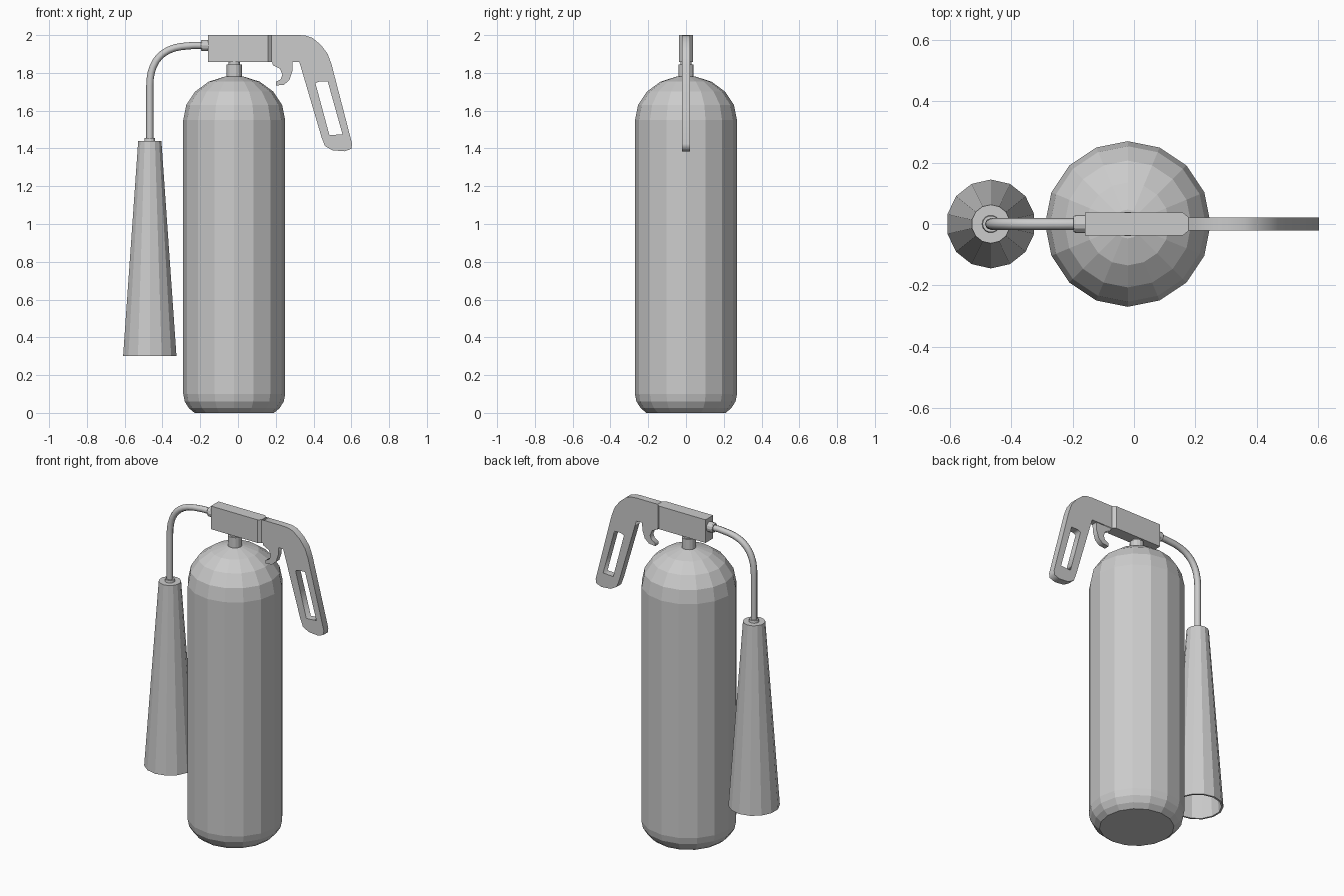
import bpy, bmesh
from math import pi, sin, cos, radians

if "Cube" in bpy.data.objects:
    bpy.data.objects.remove(bpy.data.objects["Cube"])


def add_mesh(name, bm):
    bmesh.ops.remove_doubles(bm, verts=bm.verts, dist=1e-5)
    bmesh.ops.recalc_face_normals(bm, faces=bm.faces)
    me = bpy.data.meshes.new(name)
    bm.to_mesh(me)
    bm.free()
    ob = bpy.data.objects.new(name, me)
    bpy.context.collection.objects.link(ob)
    return ob


def lathe(name, profile, sides, x=0.0, z=0.0, axis='Z', start=0.0):
    """Closed solid of revolution from (radius, height) pairs."""
    bm = bmesh.new()
    rings = []
    for r, h in profile:
        ring = []
        for i in range(sides):
            a = start + 2 * pi * i / sides
            p, q = r * cos(a), r * sin(a)
            ring.append(bm.verts.new((x + p, q, z + h) if axis == 'Z' else (x + h, p, z + q)))
        rings.append(ring)
    for lo, hi in zip(rings, rings[1:]):
        for i in range(sides):
            j = (i + 1) % sides
            bm.faces.new((lo[i], lo[j], hi[j], hi[i]))
    bm.faces.new(rings[0])
    bm.faces.new(rings[-1])
    return add_mesh(name, bm)


def curve_to_mesh(name, cu):
    tmp = bpy.data.objects.new(name + "_curve", cu)
    bpy.context.collection.objects.link(tmp)
    dg = bpy.context.evaluated_depsgraph_get()
    me = bpy.data.meshes.new_from_object(tmp.evaluated_get(dg))
    bpy.data.objects.remove(tmp)
    bm = bmesh.new()
    bm.from_mesh(me)
    return bm


def plate(name, loops, half):
    """Flat plate in the xz plane; later loops are holes."""
    cu = bpy.data.curves.new(name, 'CURVE')
    cu.dimensions = '2D'
    cu.fill_mode = 'BOTH'
    cu.extrude = half
    for pts in loops:
        sp = cu.splines.new('POLY')
        sp.points.add(len(pts) - 1)
        for p, (x, z) in zip(sp.points, pts):
            p.co = (x, z, 0, 1)
        sp.use_cyclic_u = True
    bm = curve_to_mesh(name, cu)
    for v in bm.verts:
        x, z, y = v.co
        v.co = (x, -y, z)
    return add_mesh(name, bm)


# Tank with rounded base and dome
dome = [(0.27 * cos(radians(a)), 1.55 + 0.235 * sin(radians(a))) for a in (0, 20, 40, 60, 80)]
lathe("tank", [(0.21, 0), (0.24, 0.025), (0.262, 0.06), (0.27, 0.1)] + dome, 16, x=-0.02)

# Neck between tank and valve
lathe("neck", [(0.04, 1.76), (0.04, 1.845), (0.03, 1.845), (0.03, 1.87)], 14, x=-0.02)

# Valve block, tapering towards the handle
outline = [(-0.16, 0.037), (0.16, 0.037), (0.178, 0.022)]
bm = bmesh.new()
pts = outline + [(x, -y) for x, y in reversed(outline)]
base = bm.faces.new([bm.verts.new((x, y, 1.857)) for x, y in pts])
ext = bmesh.ops.extrude_face_region(bm, geom=[base])
for v in ext["geom"]:
    if isinstance(v, bmesh.types.BMVert):
        v.co.z = 2.0
add_mesh("valve_block", bm)

# Handle with a slot
plate("handle", [
    [(0.178, 2.0), (0.325, 2.0), (0.36, 1.997), (0.395, 1.985), (0.44, 1.947), (0.475, 1.9),
     (0.495, 1.846), (0.604, 1.425), (0.6, 1.398), (0.565, 1.385), (0.5, 1.39),
     (0.46, 1.413), (0.442, 1.46), (0.325, 1.857), (0.178, 1.857)],
    [(0.41, 1.745), (0.43, 1.754), (0.475, 1.755), (0.553, 1.475), (0.484, 1.47)]], 0.022)

# Trigger
plate("trigger", [
    [(0.18, 1.86), (0.29, 1.86), (0.288, 1.81), (0.272, 1.762), (0.243, 1.737), (0.2, 1.733),
     (0.2, 1.752), (0.225, 1.765), (0.235, 1.79), (0.222, 1.822), (0.185, 1.84)]], 0.016)

# Hose connector, hose and horn collar
lathe("hose_connector", [(0.025, -0.197), (0.03, -0.19), (0.03, -0.155)], 12, z=1.945, axis='X')
cu = bpy.data.curves.new("hose", 'CURVE')
cu.dimensions = '3D'
cu.bevel_depth = 0.019
cu.bevel_resolution = 2
cu.use_fill_caps = True
cu.resolution_u = 10
sp = cu.splines.new('BEZIER')
sp.bezier_points.add(3)
path = [((-0.18, 1.945), (-0.04, 0)), ((-0.26, 1.943), (-0.145, -0.004)),
        ((-0.467, 1.73), (0, -0.15)), ((-0.467, 1.43), (0, -0.05))]
for i, (b, ((x, z), (dx, dz))) in enumerate(zip(sp.bezier_points, path)):
    k = 0.2 if i == 1 else 1.0
    b.co = (x, 0, z)
    b.handle_right = (x + dx, 0, z + dz)
    b.handle_left = (x - dx * k, 0, z - dz)
sp.bezier_points[2].handle_left = (-0.467, 0, 1.86)
add_mesh("hose", curve_to_mesh("hose", cu))
lathe("horn_collar", [(0.03, 1.43), (0.027, 1.455)], 14, x=-0.467)

# Hollow discharge horn
lathe("horn", [(0.05, 1.42), (0.134, 0.3), (0.145, 0.3), (0.063, 1.44)], 14, x=-0.467, start=pi / 2)
